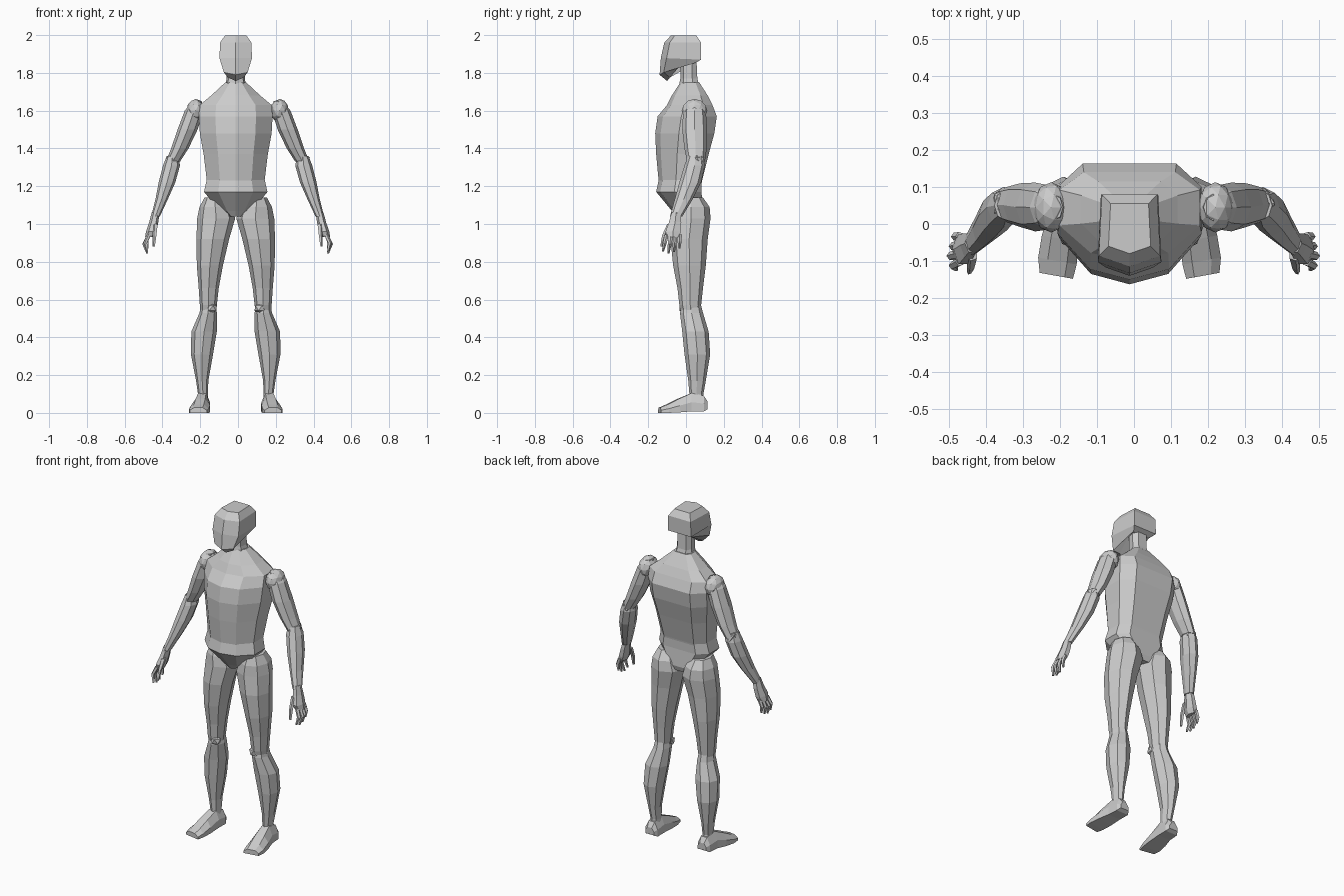
import bpy
import bmesh
from math import cos, sin, tau

BODY_CENTRE = -0.012
ARM_CENTRE = -0.002

default_cube = bpy.data.objects.get("Cube")
if default_cube:
    bpy.data.objects.remove(default_cube, do_unlink=True)

# Single plain grey for the whole figure
grey = bpy.data.materials.new("plain grey")
grey.use_nodes = True
colour = (0.6, 0.6, 0.6, 1)
grey.diffuse_color = colour
grey.node_tree.nodes["Principled BSDF"].inputs["Base Color"].default_value = colour


def finish(name, bm):
    """Turn a bmesh into a flat shaded grey object."""
    bmesh.ops.recalc_face_normals(bm, faces=bm.faces)
    mesh = bpy.data.meshes.new(name)
    bm.to_mesh(mesh)
    bm.free()
    mesh.materials.append(grey)
    part = bpy.data.objects.new(name, mesh)
    bpy.context.collection.objects.link(part)
    return part


def loft(name, rings):
    """Skin a closed, capped surface over rings of equal point count."""
    bm = bmesh.new()
    loops = [[bm.verts.new(point) for point in ring] for ring in rings]
    for lower, upper in zip(loops, loops[1:]):
        for i in range(len(lower)):
            j = (i + 1) % len(lower)
            bm.faces.new((lower[i], lower[j], upper[j], upper[i]))
    bm.faces.new(loops[0])
    bm.faces.new(loops[-1])
    return finish(name, bm)


def half_profile_loft(name, shape, rows):
    """Loft a mirrored half outline; rows hold height, half width, front, back."""
    rings = []
    for z, width, front, back in rows:
        middle, depth = (front + back) / 2, (back - front) / 2
        half = [(u * width, middle + v * depth) for u, v in shape]
        other = [(-x, y) for x, y in reversed(half) if x > 0]
        rings.append([(BODY_CENTRE + x, y, z) for x, y in half + other])
    return loft(name, rings)


def limb(name, side, centre, rows, sides=8):
    """Loft ellipses; rows hold height, inner x, outer x, front y, back y."""
    rings = []
    for z, inner, outer, front, back in rows:
        ring = []
        for i in range(sides):
            a = tau * i / sides
            x = (inner + outer) / 2 + (outer - inner) / 2 * cos(a)
            y = (front + back) / 2 + (back - front) / 2 * sin(a)
            ring.append((centre + side * x, y, z))
        rings.append(ring)
    return loft(name, rings)


def joint(name, side, centre, place, size, detail=2):
    """Faceted ball, scaled on each axis."""
    bm = bmesh.new()
    bmesh.ops.create_icosphere(bm, subdivisions=detail, radius=1)
    bmesh.ops.scale(bm, vec=size, verts=bm.verts)
    x, y, z = place
    bmesh.ops.translate(bm, vec=(centre + side * x, y, z), verts=bm.verts)
    return finish(name, bm)


# Torso with broad flat back and ridged chest
torso_shape = [(0, -1), (.55, -.82), (1, -.2), (1, .6), (.65, 1)]
half_profile_loft("torso", torso_shape, [
    (1.75, .055, -.03, .07),
    (1.68, .13, -.075, .115),
    (1.63, .19, -.1, .14),
    (1.57, .195, -.15, .163),
    (1.48, .19, -.163, .15),
    (1.37, .17, -.158, .12),
    (1.23, .153, -.145, .085),
    (1.2, .153, -.145, .08),
])

# Flared hem tapering down to the crotch
half_profile_loft("pelvis", torso_shape, [
    (1.24, .152, -.143, .084),
    (1.17, .168, -.158, .082),
    (1.07, .085, -.075, .09),
    (1.04, .04, -.055, .08),
])

half_profile_loft("neck", [(0, -1), (.8, -.6), (1, .4), (.6, 1)], [
    (1.72, .058, -.04, .073),
    (1.77, .048, -.03, .06),
    (1.88, .048, -.03, .055),
])

# Head: ridged face, square back, sloped underside
head_rows = [
    (1.757, 1.85, .042, -.1, -.02),
    (1.79, 1.853, .063, -.14, .05),
    (1.88, 1.87, .086, -.133, .08),
    (1.96, 1.96, .083, -.115, .08),
    (1.998, 1.998, .057, -.08, .055),
]
head_rings = []
for front_z, back_z, width, front, back in head_rows:
    cheek = front + width * .35
    cheek_z = front_z + (back_z - front_z) * .2
    head_rings.append([
        (BODY_CENTRE + x * width, y, z) for x, y, z in (
            (0, front, front_z), (1, cheek, cheek_z),
            (.9, back, back_z), (-.9, back, back_z), (-1, cheek, cheek_z))])
loft("head", head_rings)

foot_outline = [(-1, 0), (1, 0), (1, .5), (.5, 1), (-.5, 1), (-1, .5)]

for side, label in ((1, "left"), (-1, "right")):
    # Thigh, shin and knee
    limb(label + "_thigh", side, BODY_CENTRE, [
        (1.14, .06, .165, -.05, .09),
        (1.09, .025, .192, -.07, .125),
        (1.03, .003, .204, -.075, .13),
        (.92, .035, .208, -.082, .115),
        (.78, .068, .206, -.068, .105),
        (.66, .09, .196, -.045, .09),
        (.57, .1, .19, -.035, .08),
        (.52, .11, .185, -.02, .07),
    ])
    limb(label + "_shin", side, BODY_CENTRE, [
        (.59, .11, .18, -.02, .075),
        (.53, .1, .192, -.032, .09),
        (.43, .1, .235, -.02, .12),
        (.31, .12, .237, -.008, .128),
        (.17, .145, .21, .012, .105),
        (.1, .147, .2, .018, .092),
        (.06, .147, .2, .015, .1),
    ])
    joint(label + "_knee", side, BODY_CENTRE, (.13, -.01, .555), (.035, .03, .03), 1)

    # Foot, from heel to splayed toe
    rings = []
    for y, x, width, bottom, top in (
            (.115, .175, .028, .02, .06),
            (.095, .175, .04, .008, .09),
            (.03, .178, .042, .008, .105),
            (-.04, .187, .05, .003, .075),
            (-.1, .195, .052, 0, .045),
            (-.14, .198, .045, 0, .028)):
        splay = .18 if y < 0 else 0
        rings.append([(BODY_CENTRE + side * (x + u * width), y + splay * u * width,
                       bottom + v * (top - bottom)) for u, v in foot_outline])
    loft(label + "_foot", rings)

    # Shoulder, upper arm, elbow and forearm
    joint(label + "_shoulder", side, ARM_CENTRE, (.222, .045, 1.6), (.049, .068, .062))
    limb(label + "_upper_arm", side, ARM_CENTRE, [
        (1.65, .19, .24, .01, .08),
        (1.6, .18, .28, -.015, .105),
        (1.5, .212, .318, -.02, .112),
        (1.4, .26, .352, -.008, .11),
        (1.33, .305, .38, .005, .1),
    ])
    joint(label + "_elbow", side, ARM_CENTRE, (.345, .055, 1.335), (.042, .048, .04), 1)
    limb(label + "_forearm", side, ARM_CENTRE, [
        (1.36, .315, .375, .01, .09),
        (1.31, .305, .395, -.008, .1),
        (1.22, .33, .418, -.035, .08),
        (1.13, .37, .435, -.06, .035),
        (1.04, .412, .458, -.085, -.02),
    ])

    # Palm
    limb(label + "_palm", side, ARM_CENTRE, [
        (1.06, .413, .455, -.08, -.025),
        (1.01, .42, .468, -.095, -.02),
        (.96, .43, .485, -.115, -.022),
        (.93, .445, .49, -.105, -.03),
    ], 6)

    # Four slightly curled fingers spread along the palm edge
    for i, finger in enumerate(("index", "middle", "ring", "little")):
        base_y = -.102 + i * .023
        tip_y = base_y - .02 + i * .006
        drop = (.09, .1, .093, .075)[i]
        bend = .488 + .006 * (1 - abs(i - 1))
        rows = []
        for step, x, thick in ((0, .468, .012), (.5, bend, .011), (1, .478, .006)):
            y = base_y + (tip_y - base_y) * step
            rows.append((.945 - drop * step, x - thick, x + thick, y - thick, y + thick))
        limb(f"{label}_{finger}_finger", side, ARM_CENTRE, rows, 5)

    # Thumb in front of the palm
    limb(label + "_thumb", side, ARM_CENTRE, [
        (1.0, .42, .45, -.1, -.07),
        (.94, .428, .45, -.127, -.103),
        (.88, .437, .45, -.137, -.122),
    ], 5)
